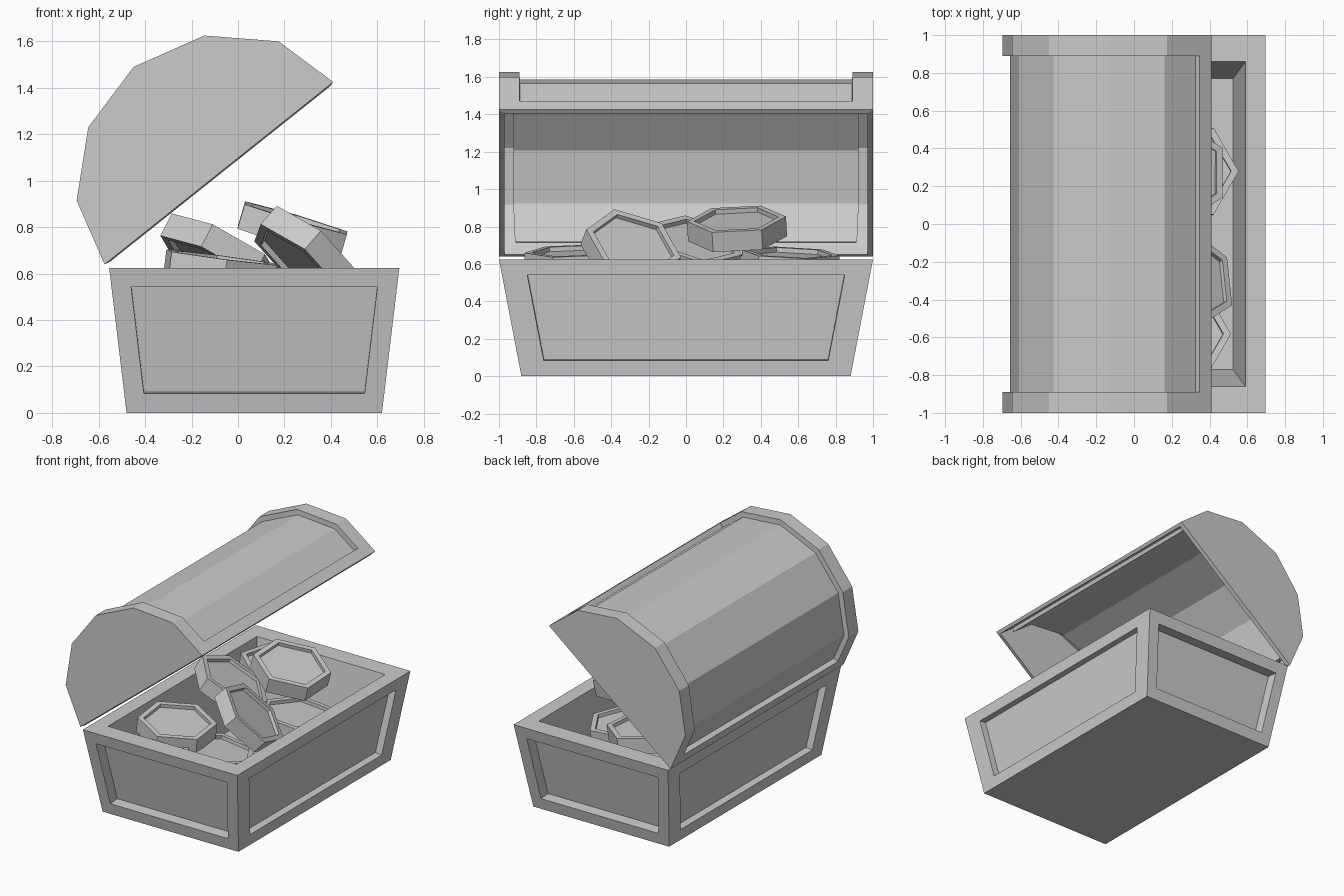
import bpy, bmesh, math
from mathutils import Vector, Quaternion

if "Cube" in bpy.data.objects:
    bpy.data.objects.remove(bpy.data.objects["Cube"])


def loft(rings):
    """Skin a stack of equal-length rings and cap both ends."""
    bm = bmesh.new()
    rows = [[bm.verts.new(p) for p in ring] for ring in rings]
    n = len(rows[0])
    for a, b in zip(rows, rows[1:]):
        for i in range(n):
            j = (i + 1) % n
            bm.faces.new((a[i], a[j], b[j], b[i]))
    bm.faces.new(rows[0])
    bm.faces.new(rows[-1])
    bmesh.ops.recalc_face_normals(bm, faces=bm.faces[:])
    bm.faces.ensure_lookup_table()
    return bm


def finish(bm, name):
    me = bpy.data.meshes.new(name)
    bm.to_mesh(me)
    bm.free()
    ob = bpy.data.objects.new(name, me)
    bpy.context.collection.objects.link(ob)
    return ob


def rect(x0, x1, y, z):
    return [(x0, -y, z), (x1, -y, z), (x1, y, z), (x0, y, z)]


# Chest base: flared open box, recessed panel on each side
K = 1.6
bm = loft([rect(-0.48, 0.62, 0.88 / K, 0), rect(-0.555, 0.695, 1 / K, 0.625),
           rect(-0.45, 0.59, 0.86 / K, 0.625), rect(-0.385, 0.525, 0.77 / K, 0.11)])
sides = bm.faces[:4]
bmesh.ops.inset_individual(bm, faces=sides, thickness=0.084, use_even_offset=True)
bmesh.ops.inset_individual(bm, faces=sides, thickness=0.001, depth=-0.05, use_even_offset=True)
base = finish(bm, "chest_base")
base.scale.y = K

# Lid: open faceted vault with raised border, hollowed by solidify
K = 1.41
profile = [(-0.575, 0.64), (-0.695, 0.915), (-0.645, 1.23), (-0.45, 1.49),
           (-0.145, 1.625), (0.175, 1.60), (0.41, 1.425)]
bm = loft([[(x, y / K, z) for x, z in profile] for y in (-1, 1)])
vault, opening = bm.faces[:6], bm.faces[6]
bmesh.ops.delete(bm, geom=[opening], context='FACES_ONLY')
for thick, depth in ((0.078, 0), (0.001, -0.037)):
    bmesh.ops.inset_region(bm, faces=vault, thickness=thick, depth=depth,
                           use_even_offset=True, use_boundary=True)
lid = finish(bm, "chest_lid")
lid.scale.y = K
mod = lid.modifiers.new("thickness", 'SOLIDIFY')
mod.thickness = 0.032
mod.offset = -1


# Coins: six-sided discs with a raised rim on both faces
def hexagon(r, z):
    return [(r * math.cos(i * math.pi / 3), r * math.sin(i * math.pi / 3), z) for i in range(6)]


coins = [  # centre of upper face, facing direction, spin in degrees
    ((0.25, 0.27, 0.84), (0.28, -0.05, 0.95), 90),
    ((0.33, -0.28, 0.71), (0.63, 0.28, 0.72), 90),
    ((-0.06, 0.05, 0.73), (0.45, 0.2, 0.87), 75),
    ((-0.07, -0.60, 0.67), (0.13, -0.03, 1), 35),
    ((0.25, -0.58, 0.54), (0.12, 0.1, 1), 0),
    ((0.29, 0.28, 0.49), (0.08, 0.05, 1), 0),
    ((-0.06, 0.56, 0.66), (0.12, 0.04, 1), 20),
]
T, R, RIM, DIP = 0.11, 0.265, 0.225, 0.025
for k, (pos, facing, spin) in enumerate(coins):
    bm = loft([hexagon(RIM, DIP - T), hexagon(RIM, -T), hexagon(R, -T),
               hexagon(R, 0), hexagon(RIM, 0), hexagon(RIM, -DIP)])
    coin = finish(bm, f"coin_{k + 1}")
    up = Vector((0, 0, 1))
    q = up.rotation_difference(Vector(facing)) @ Quaternion(up, math.radians(spin))
    coin.rotation_euler = q.to_euler()
    coin.location = pos
